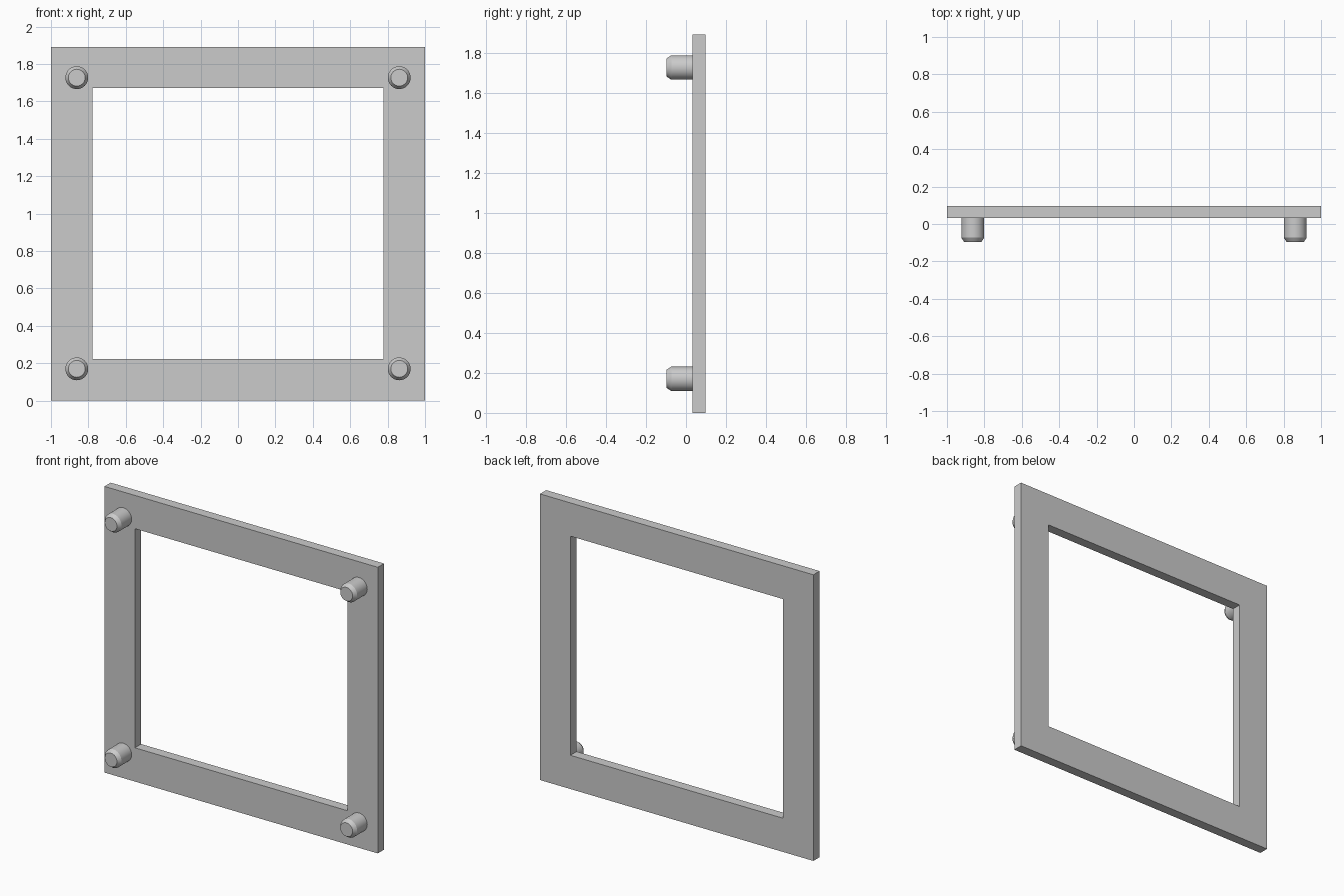
import bpy, bmesh, math
from mathutils import Matrix

if "Cube" in bpy.data.objects:
    bpy.data.objects.remove(bpy.data.objects["Cube"])

H, Y0, Y1 = 1.892, 0.0325, 0.0975   # frame height, front and back faces
PEG_TIP = -0.0975


def make_object(name, bm):
    bmesh.ops.recalc_face_normals(bm, faces=bm.faces[:])
    mesh = bpy.data.meshes.new(name)
    bm.to_mesh(mesh)
    bm.free()
    obj = bpy.data.objects.new(name, mesh)
    bpy.context.collection.objects.link(obj)
    return obj


# Flat rectangular frame: a ring between two rectangles, extruded backwards
def rectangle(bm, x, z0, z1):
    return [bm.verts.new((px, Y0, pz)) for px, pz in ((-x, z0), (x, z0), (x, z1), (-x, z1))]


bm = bmesh.new()
outer = rectangle(bm, 1.0, 0.0, H)
inner = rectangle(bm, 0.777, 0.223, H - 0.22)
ring = [bm.faces.new((outer[i], outer[(i + 1) % 4], inner[(i + 1) % 4], inner[i])) for i in range(4)]
ext = bmesh.ops.extrude_face_region(bm, geom=ring, use_keep_orig=True)
back = [g for g in ext["geom"] if isinstance(g, bmesh.types.BMVert)]
bmesh.ops.translate(bm, verts=back, vec=(0, Y1 - Y0, 0))
bmesh.ops.dissolve_limit(bm, angle_limit=0.01, verts=[], edges=[])
make_object("frame", bm)


# Round locating pegs with a chamfered tip
def peg(name, x, z):
    profile = ((0.061, Y0), (0.061, PEG_TIP + 0.024), (0.045, PEG_TIP))
    n = 32
    bm = bmesh.new()
    rings = [[bm.verts.new((x + r * math.cos(2 * math.pi * i / n), y,
                            z + r * math.sin(2 * math.pi * i / n))) for i in range(n)]
             for r, y in profile]
    for a, b in zip(rings, rings[1:]):
        for i in range(n):
            j = (i + 1) % n
            bm.faces.new((a[i], a[j], b[j], b[i]))
    bm.faces.new(rings[0])
    bm.faces.new(rings[-1])
    obj = make_object(name, bm)
    bpy.ops.object.select_all(action='DESELECT')
    obj.select_set(True)
    bpy.context.view_layer.objects.active = obj
    bpy.ops.object.shade_smooth_by_angle(angle=math.radians(25))


for side, x in (("left", -0.862), ("right", 0.862)):
    for level, z in (("lower", 0.17), ("upper", 1.727)):
        peg(f"{level}_{side}_peg", x, z)
